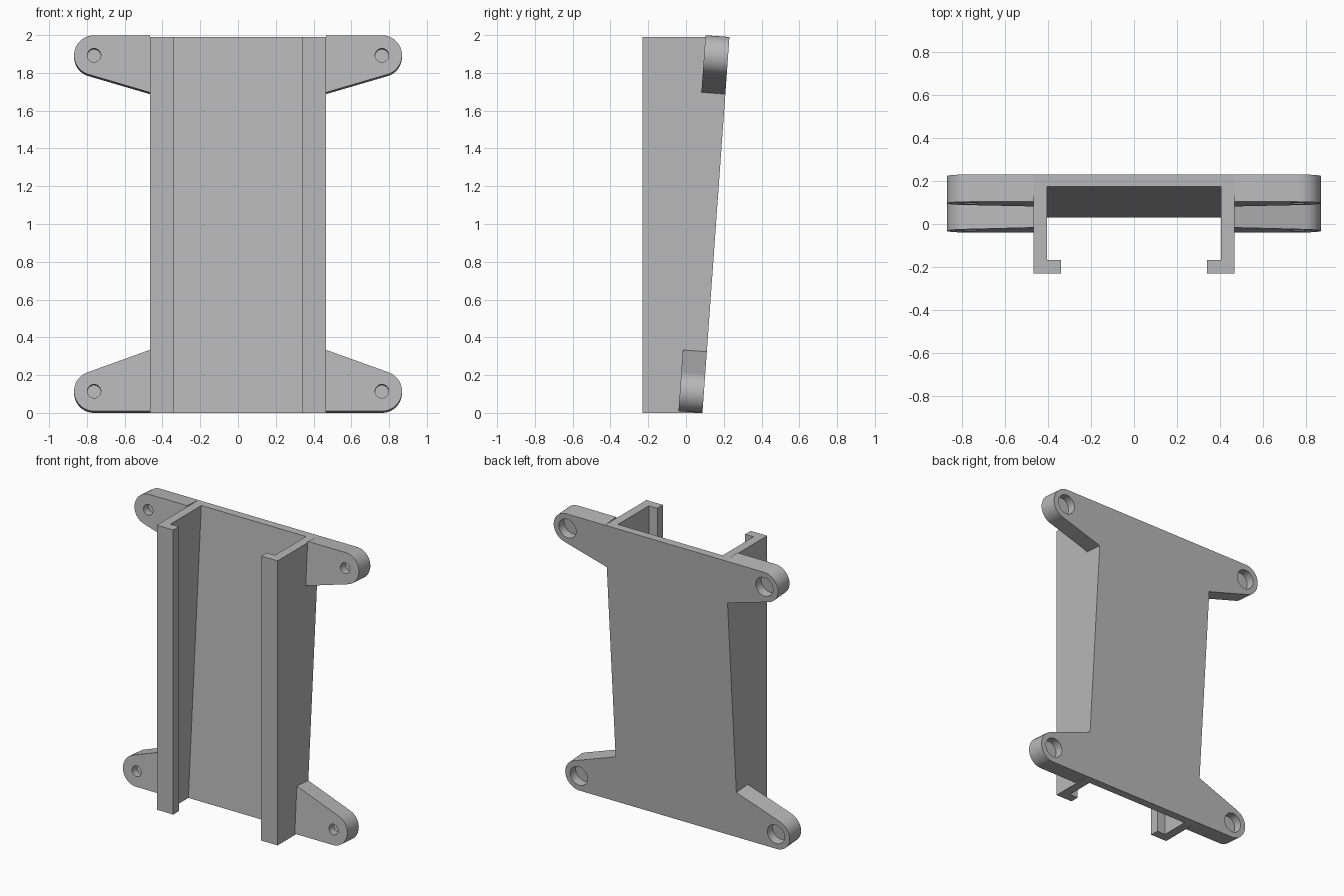
import bpy, bmesh, math

cube = bpy.data.objects.get("Cube")
if cube:
    bpy.data.objects.remove(cube, do_unlink=True)

HEIGHT = 1.99
BACK_LOW, BACK_HIGH = 0.087, 0.23     # back plane at the foot and at the top
TILT = math.atan2(BACK_HIGH - BACK_LOW, HEIGHT)
HALF_W, WALL, LIP = 0.467, 0.062, 0.34
PLATE = 0.057
FRONT = -0.23
EAR_T, EAR_R, EAR_X = 0.127, 0.106, 0.762

grey = bpy.data.materials.new("plain grey")
grey.use_nodes = True
grey.diffuse_color = (0.48, 0.48, 0.48, 1)
bsdf = grey.node_tree.nodes["Principled BSDF"]
bsdf.inputs["Base Color"].default_value = grey.diffuse_color
bsdf.inputs["Roughness"].default_value = 0.6


def loft(name, lower, upper):
    """Solid between two matching outlines."""
    bm = bmesh.new()
    a = [bm.verts.new(p) for p in lower]
    b = [bm.verts.new(p) for p in upper]
    bm.faces.new(a)
    bm.faces.new(b)
    n = len(a)
    for i in range(n):
        j = (i + 1) % n
        bm.faces.new((a[i], a[j], b[j], b[i]))
    bmesh.ops.recalc_face_normals(bm, faces=bm.faces)
    mesh = bpy.data.meshes.new(name)
    bm.to_mesh(mesh)
    bm.free()
    mesh.materials.append(grey)
    obj = bpy.data.objects.new(name, mesh)
    bpy.context.collection.objects.link(obj)
    return obj


def select(obj):
    bpy.ops.object.select_all(action='DESELECT')
    obj.select_set(True)
    bpy.context.view_layer.objects.active = obj


def circle(cx, cz, r, y, start=0, end=2 * math.pi, n=48, closed=True):
    steps = n if closed else n + 1
    return [(cx + r * math.cos(start + (end - start) * i / n), y,
             cz + r * math.sin(start + (end - start) * i / n)) for i in range(steps)]


# Lipped channel with a sloping back
def channel_outline(z, back):
    half = [(HALF_W, back), (HALF_W, FRONT), (LIP, FRONT), (LIP, FRONT + WALL),
            (HALF_W - WALL, FRONT + WALL), (HALF_W - WALL, back - PLATE)]
    return [(x, y, z) for x, y in half] + [(-x, y, z) for x, y in reversed(half)]


loft("channel_body", channel_outline(0, BACK_LOW), channel_outline(HEIGHT, BACK_HIGH))


# Mounting ears, tapered to a round end, with a screw hole and a wider recess behind
def make_ears(name, centre, root_edge, root_slant):
    side = 1 if root_slant > root_edge else -1
    dx, dz = HALF_W - EAR_X, root_slant - centre
    tangent = math.atan2(dz, dx) - side * math.acos(EAR_R / math.hypot(dx, dz))

    def outline(y):
        arc = circle(EAR_X, centre, EAR_R, y, -side * math.pi / 2, tangent, 32, False)
        return [(HALF_W, y, root_edge)] + arc + [(HALF_W, y, root_slant)]

    ear = loft(name, outline(0), outline(-EAR_T))
    holes = ((0.036, -EAR_T - 0.02, -EAR_T + 0.055), (0.067, 0.02, -0.06))
    for radius, y0, y1 in holes:
        cutter = loft("hole_cutter", circle(EAR_X, centre, radius, y0),
                      circle(EAR_X, centre, radius, y1))
        cutter.hide_render = True
        cut = ear.modifiers.new("hole", 'BOOLEAN')
        cut.operation = 'DIFFERENCE'
        cut.solver = 'EXACT'
        cut.object = cutter
        select(ear)
        bpy.ops.object.modifier_apply(modifier=cut.name)
        bpy.data.objects.remove(cutter, do_unlink=True)
    ear.modifiers.new("both_sides", 'MIRROR')
    select(ear)
    bpy.ops.object.modifier_apply(modifier="both_sides")
    bpy.ops.object.shade_smooth_by_angle(angle=math.radians(25))
    ear.location = (0, BACK_LOW, 0)
    ear.rotation_euler.x = -TILT


LENGTH = HEIGHT / math.cos(TILT)
make_ears("lower_ears", EAR_R, 0, 0.325)
make_ears("upper_ears", LENGTH - EAR_R, LENGTH, 1.692)
